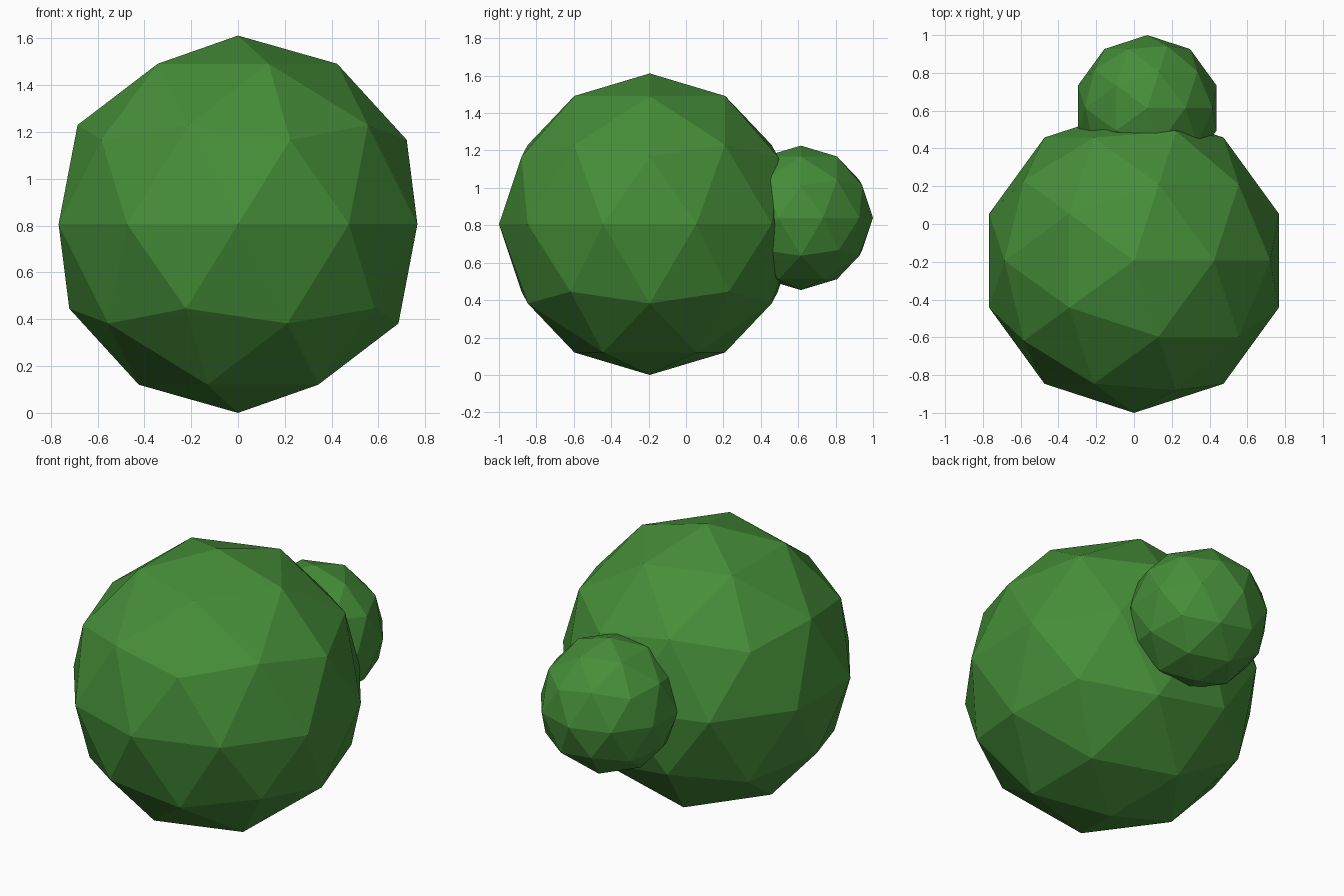
import bpy

if "Cube" in bpy.data.objects:
    bpy.data.objects.remove(bpy.data.objects["Cube"])

# Leaf-green material shared by both lumps
green = bpy.data.materials.new("green")
green.diffuse_color = (0.06, 0.27, 0.04, 1.0)
green.use_nodes = True
green.node_tree.nodes["Principled BSDF"].inputs["Base Color"].default_value = green.diffuse_color


def faceted_ball(name, radius, centre):
    bpy.ops.mesh.primitive_ico_sphere_add(subdivisions=2, radius=radius, location=centre)
    ball = bpy.context.object
    ball.name = name
    ball.data.materials.append(green)
    bpy.ops.object.shade_flat()
    return ball


# Large main lump resting on the ground
faceted_ball("main_ball", 0.806, (0, -0.194, 0.806))

# Small lump growing from the back
faceted_ball("side_ball", 0.386, (0.07, 0.614, 0.84))
